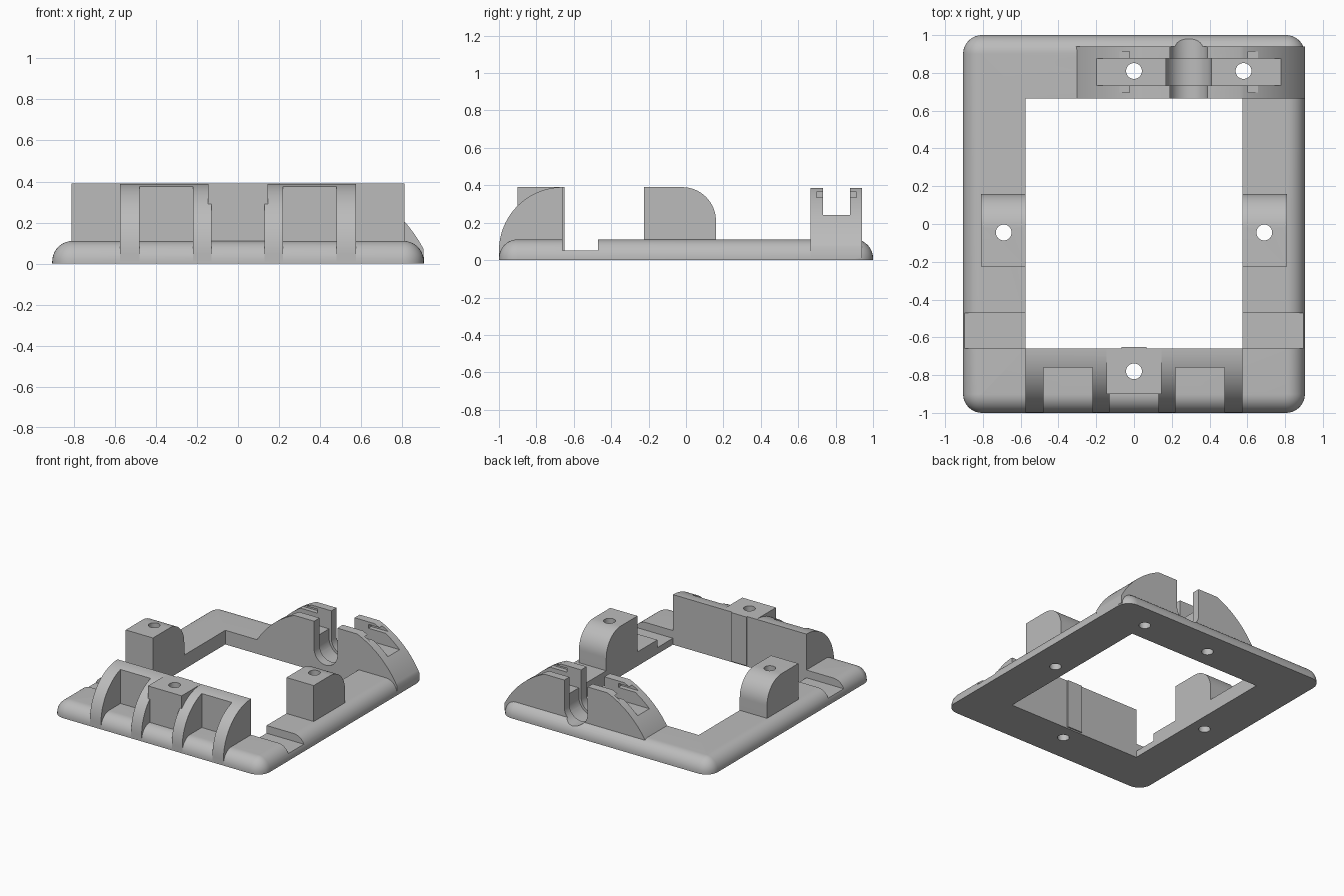
import bpy, bmesh
from math import sin, cos, pi, sqrt, asin

cube = bpy.data.objects.get("Cube")
if cube:
    bpy.data.objects.remove(cube)

grey = bpy.data.materials.new("plain_grey")
grey.use_nodes = True
GREY = (0.5, 0.5, 0.5, 1)
grey.diffuse_color = GREY
grey.node_tree.nodes["Principled BSDF"].inputs["Base Color"].default_value = GREY


def loft(name, rings):
    """Closed solid through rings of matching points."""
    bm = bmesh.new()
    loops = [[bm.verts.new(p) for p in ring] for ring in rings]
    n = len(loops[0])
    bm.faces.new(loops[0])
    bm.faces.new(loops[-1])
    for low, high in zip(loops, loops[1:]):
        for i in range(n):
            j = (i + 1) % n
            bm.faces.new((low[i], low[j], high[j], high[i]))
    bmesh.ops.recalc_face_normals(bm, faces=bm.faces)
    mesh = bpy.data.meshes.new(name)
    bm.to_mesh(mesh)
    bm.free()
    mesh.materials.append(grey)
    ob = bpy.data.objects.new(name, mesh)
    bpy.context.collection.objects.link(ob)
    return ob


def prism(name, pts, axis, a, b):
    """Extrude a 2D profile along one axis from a to b."""
    place = {"x": lambda p, t: (t, p[0], p[1]),
             "y": lambda p, t: (p[0], t, p[1]),
             "z": lambda p, t: (p[0], p[1], t)}[axis]
    return loft(name, [[place(p, t) for p in pts] for t in (a, b)])


def box(name, x0, x1, y0, y1, z0, z1):
    return prism(name, [(x0, y0), (x1, y0), (x1, y1), (x0, y1)], "z", z0, z1)


def arc(cx, cy, r, start, end, n):
    return [(cx + r * cos(start + (end - start) * i / n),
             cy + r * sin(start + (end - start) * i / n)) for i in range(n + 1)]


def cut(target, cutter, keep=False):
    cutter.hide_render = True
    mod = target.modifiers.new("cut", "BOOLEAN")
    mod.operation = "DIFFERENCE"
    mod.solver = "EXACT"
    mod.object = cutter
    bpy.context.view_layer.objects.active = target
    bpy.ops.object.modifier_apply(modifier=mod.name)
    if not keep:
        bpy.data.objects.remove(cutter)


def drill(x, y, *targets):
    for target in targets:
        cut(target, prism("drill", arc(x, y, 0.042, 0, 2 * pi, 32)[:-1], "z", -1, 1))


# Base frame with rounded corners and a rounded upper edge
def outline(r, z):
    pts = []
    for k, (sx, sy) in enumerate([(1, 1), (-1, 1), (-1, -1), (1, -1)]):
        pts += arc(sx * 0.805, sy * 0.9, r, k * pi / 2, (k + 1) * pi / 2, 8)
    return [(x, y, z) for x, y in pts]


rings = [outline(0.1, 0)]
rings += [outline(0.002 + 0.098 * cos(i * pi / 20), 0.01 + 0.1 * sin(i * pi / 20)) for i in range(11)]
frame = loft("base_frame", rings)
cut(frame, box("opening", -0.575, 0.575, -0.66, 0.665, -1, 1))
cut(frame, box("side_notch", -1, 1, -0.66, -0.47, 0.05, 1))

# Side posts with a rounded rear top edge
post_profile = [(-0.225, 0.05), (0.16, 0.05)] + arc(-0.02, 0.21, 0.18, 0, pi / 2, 16) + [(-0.225, 0.39)]
posts = []
for side, x0 in (("left", 0.575), ("right", -0.81)):
    post = prism(side + "_post", post_profile, "x", x0, x0 + 0.235)
    drill(0.69 if x0 > 0 else -0.69, -0.045, post, frame)
    posts.append(post)

# Front wall: quarter-round profile with three pockets leaving four ribs
wall_profile = [(-0.66, 0.01), (-1, 0.01)] + arc(-0.66, 0.05, 0.34, pi, pi / 2, 24)
wall = prism("front_ribbed_wall", wall_profile, "x", -0.575, 0.575)
for x0, x1, depth in ((-0.48, -0.22, -0.76), (-0.13, 0.13, -0.70), (0.22, 0.48, -0.76)):
    cut(wall, box("pocket", x0, x1, -1.2, depth, -1, 1))

# Front screw block with a wider head and a rear key strip
block = box("front_block", -0.13, 0.13, -0.9, -0.661, 0.05, 0.28)
head = box("front_block_head", -0.145, 0.145, -0.9, -0.661, 0.275, 0.39)
strip = box("rear_key_strip", -0.065, 0.065, -0.665, -0.65, 0.01, 0.39)
drill(0, -0.78, block, head, wall, frame)

# Arched cord clamp on the rear edge, flat on top
CX, CZ, R, TOP = 0.29, -0.255, 0.695, 0.385
end = asin((0.07 - CZ) / R)
flat = asin((TOP - CZ) / R)
arch = arc(CX, CZ, R, end, flat, 20) + arc(CX, CZ, R, pi - flat, pi - end, 20)
arch = [(0.905, 0.01)] + arch + [(arch[-1][0], 0.01)]
clamp = prism("cord_clamp", arch, "y", 0.665, 0.94)

# Strap slot along the clamp and the short side grooves at its ends
cut(clamp, box("strap_slot", -1, 2, 0.733, 0.877, 0.24, 1))
for x0, x1 in ((-1, 0.07), (0.51, 2)):
    cut(clamp, box("side_groove", x0, x1, 0.697, 0.912, 0.335, 0.365))


# U-shaped cord channel, wider inside the strap slot
def channel(r, y0, y1):
    return prism("channel", arc(CX, 0.17, r, pi, 2 * pi, 24) + [(CX + r, 1), (CX - r, 1)], "y", y0, y1)


for part in (clamp, frame):
    cut(part, channel(0.1, 0.6, 1.2))
    cut(part, channel(0.12, 0.733, 0.877))
drill(0, 0.81, clamp, frame)
drill(0.58, 0.81, clamp, frame)

# Smooth the curves and keep the edges crisp
bpy.ops.object.select_all(action="DESELECT")
for ob in [frame, wall, block, head, strip, clamp] + posts:
    ob.select_set(True)
bpy.context.view_layer.objects.active = frame
bpy.ops.object.shade_smooth_by_angle(angle=0.5)
